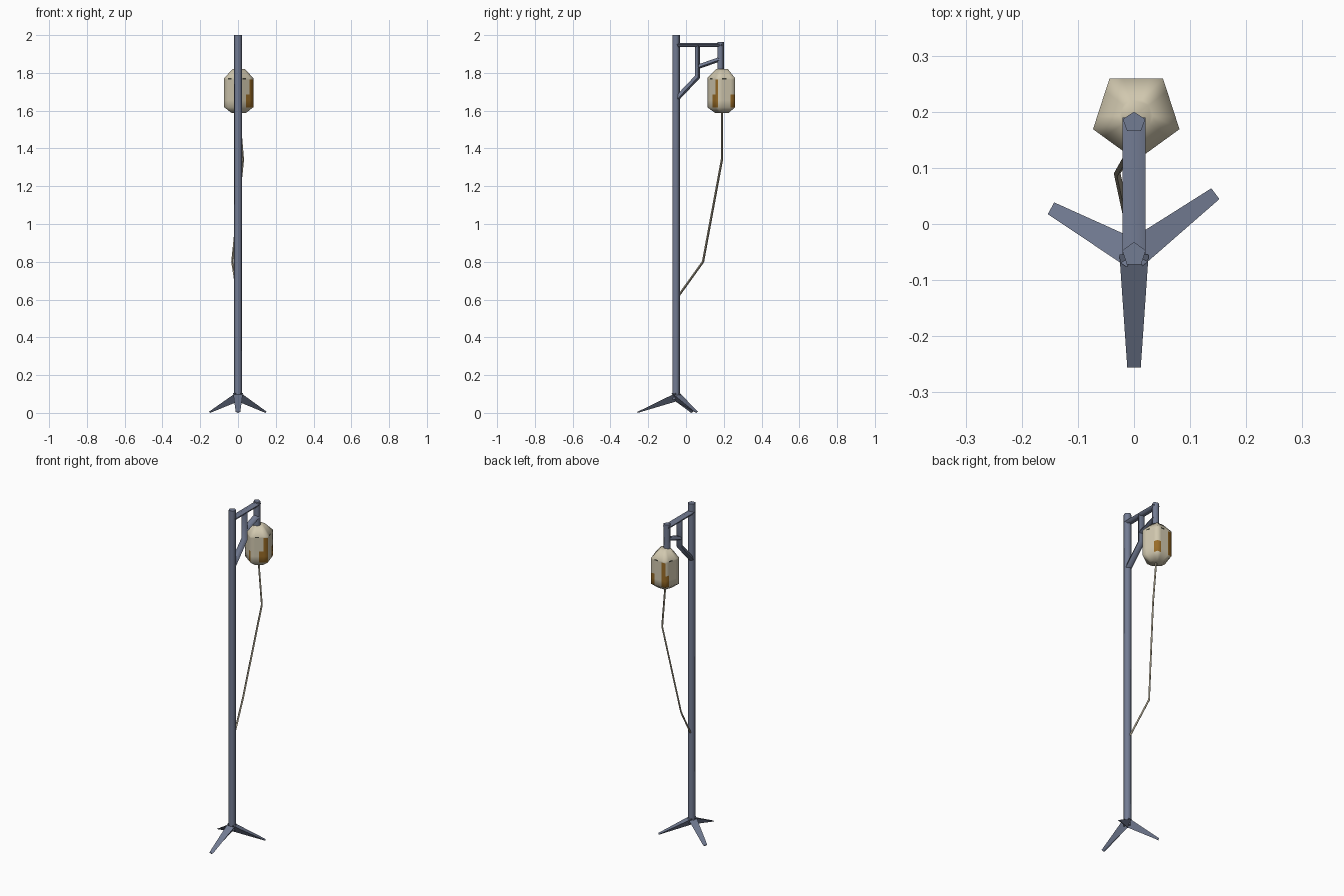
import bpy, bmesh, math
from mathutils import Vector

if "Cube" in bpy.data.objects:
    bpy.data.objects.remove(bpy.data.objects["Cube"])


def material(name, rgb):
    m = bpy.data.materials.new(name)
    m.diffuse_color = (*rgb, 1)
    m.use_nodes = True
    m.node_tree.nodes["Principled BSDF"].inputs["Base Color"].default_value = m.diffuse_color
    return m


STEEL = material("blue grey steel", (0.17, 0.20, 0.29))
CREAM = material("cream plastic", (0.64, 0.58, 0.43))
BROWN = material("amber stain", (0.32, 0.15, 0.02))
DARK = material("dark marks", (0.05, 0.05, 0.035))
HOSE = material("tube beige", (0.36, 0.32, 0.24))


def finish(name, bm, mats, angle):
    bmesh.ops.recalc_face_normals(bm, faces=bm.faces)
    me = bpy.data.meshes.new(name)
    bm.to_mesh(me)
    bm.free()
    ob = bpy.data.objects.new(name, me)
    bpy.context.collection.objects.link(ob)
    for m in mats:
        me.materials.append(m)
    bpy.ops.object.select_all(action='DESELECT')
    ob.select_set(True)
    bpy.context.view_layer.objects.active = ob
    bpy.ops.object.shade_smooth_by_angle(angle=math.radians(angle))
    return ob


def skin(bm, rings):
    n = len(rings[0])
    for a, b in zip(rings, rings[1:]):
        for i in range(n):
            j = (i + 1) % n
            bm.faces.new((a[i], a[j], b[j], b[i]))
    bm.faces.new(rings[0])
    bm.faces.new(rings[-1][::-1])


def sweep(name, pts, rx, rn, sides=5, mat=STEEL, flip=1):
    """Sweep a regular section along a path, mitred at the corners."""
    pts = [Vector(p) for p in pts]
    bm = bmesh.new()
    rings = []
    for i, p in enumerate(pts):
        d0 = (p - pts[i - 1]).normalized() if i else None
        d1 = (pts[i + 1] - p).normalized() if i + 1 < len(pts) else None
        d = ((d0 or d1) + (d1 or d0)).normalized()
        stretch = 1 / d.dot(d1 or d0)
        lat = Vector((1, 0, 0))
        lat = (lat - d * lat.dot(d)).normalized()
        nor = d.cross(lat) * flip * stretch
        ring = []
        for k in range(sides):
            a = 2 * math.pi * k / sides
            ring.append(bm.verts.new(p + lat * rx * math.sin(a) + nor * rn * math.cos(a)))
        rings.append(ring)
    skin(bm, rings)
    return finish(name, bm, [mat], 80)


# Pole and hanger frame
PY = -0.054
sweep("pole", [(0, PY, 0.07), (0, PY, 2.0)], 0.022, 0.022)
sweep("top_arm", [(0, PY, 1.946), (0, 0.19, 1.946)], 0.022, 0.012, flip=-1)
sweep("hook_drop", [(0, 0.181, 1.963), (0, 0.181, 1.80)], 0.021, 0.019, flip=-1)
sweep("support_strut", [(0, PY, 1.66), (0, 0.06, 1.78), (0, 0.06, 1.945)], 0.02, 0.015)
sweep("cross_brace", [(0, 0.06, 1.832), (0, 0.185, 1.876)], 0.02, 0.013)


# Tripod legs: flat tapered top with a keel below
def leg(name, tip):
    hub, tip = Vector((0, PY, 0)), Vector((*tip, 0))
    out = (tip - hub).normalized()
    side = Vector((-out.y, out.x, 0))
    bm = bmesh.new()
    rings = []
    for p, w, top, low in ((hub, 0.026, 0.105, 0.06), (tip, 0.012, 0.006, 0.0)):
        rings.append([bm.verts.new(p + side * s * w + Vector((0, 0, z)))
                      for s, z in ((-1, top), (1, top), (0, low))])
    skin(bm, rings)
    finish(name, bm, [STEEL], 30)


leg("front_leg", (0, -0.256))
leg("right_leg", (0.145, 0.054))
leg("left_leg", (-0.148, 0.028))

# Five-sided drip bag; each side split into columns so stains can be coloured
COLS, R = 4, 0.081
CORNERS = [Vector((math.sin(a), -math.cos(a), 0))
           for a in (2 * math.pi * k / 5 for k in range(5))]
outline = [CORNERS[f].lerp(CORNERS[(f + 1) % 5], c / COLS)
           for f in range(5) for c in range(COLS)]
PROFILE = [(1.588, 0.04), (1.618, R), (1.655, R), (1.685, R),
           (1.765, R), (1.773, R), (1.82, 0.034)]
bm = bmesh.new()
skin(bm, [[bm.verts.new(Vector((0.004, 0.194, z)) + o * r) for o in outline]
          for z, r in PROFILE])
# stain rows per (side, column)
STAINS = {(0, 2): 2, (0, 3): 3, (1, 3): 2, (2, 0): 2, (2, 3): 3, (3, 0): 2, (4, 3): 2}
n = 5 * COLS
bm.faces.ensure_lookup_table()
for row in range(len(PROFILE) - 1):
    for col in range(n):
        f = bm.faces[row * n + col]
        key = divmod(col, COLS)
        if 1 <= row < STAINS.get(key, 0) + 0.5:
            f.material_index = 1
        elif row == 4 and key[1] == 1:
            f.material_index = 2
finish("drip_bag", bm, [CREAM, BROWN, DARK], 75)

# Hanging tube from bag back to pole
sweep("drip_tube", [(0.004, 0.19, 1.6), (0.026, 0.19, 1.34),
                    (-0.03, 0.09, 0.80), (0, -0.05, 0.605)], 0.006, 0.006, 4, HOSE)
